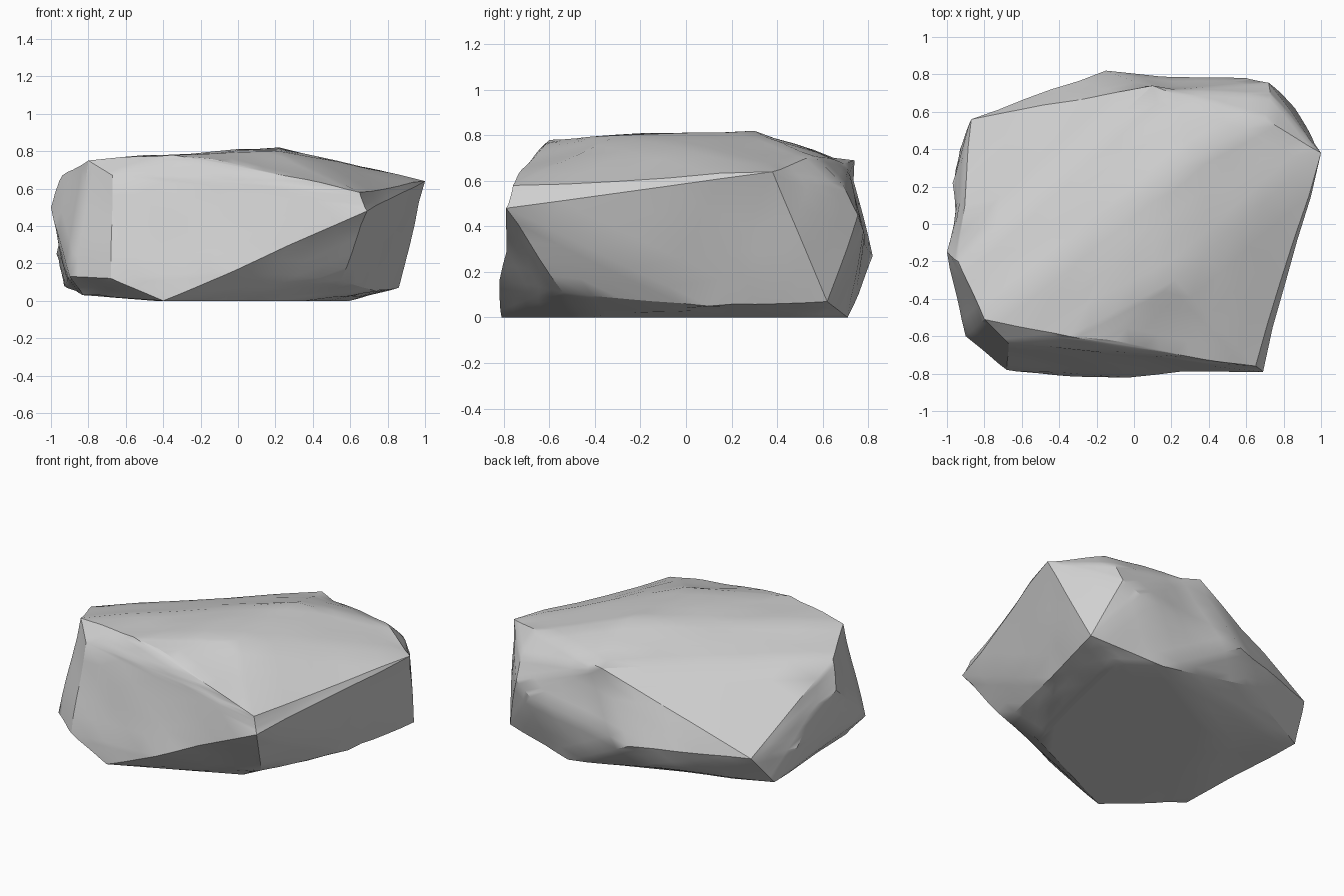
import bpy, bmesh
from mathutils import Vector, noise

if "Cube" in bpy.data.objects:
    bpy.data.objects.remove(bpy.data.objects["Cube"], do_unlink=True)


def make_material(name, colour):
    material = bpy.data.materials.new(name)
    material.use_nodes = True
    material.diffuse_color = colour
    shader = next(n for n in material.node_tree.nodes if n.type == 'BSDF_PRINCIPLED')
    shader.inputs["Base Color"].default_value = colour
    shader.inputs["Roughness"].default_value = 0.8
    return material


# Broken corners of the boulder, grouped by the side they belong to
top_corners = [(-.8, -.51, .75), (-.35, -.6, .78), (-.1, -.62, .75), (.3, -.71, .66),
               (.65, -.76, .58), (1, .38, .64), (.7, .56, .71), (.1, .74, .69),
               (-.4, .64, .41), (-.87, .56, .28), (-.94, -.2, .67), (.22, .3, .82),
               (.22, -.3, .8), (-.67, -.64, .67)]
side_corners = [(.69, -.79, .48), (-.02, -.82, .16), (-.68, -.78, .12), (-.9, -.6, .13),
                (-1, -.15, .5), (-.97, .22, .25), (-.15, .82, .27), (.6, .78, .38),
                (.72, .755, .45), (.73, .69, .58)]
base_corners = [(-.4, -.81, 0), (.55, -.54, .11), (.36, -.46, 0), (.86, .62, .07),
                (.37, .71, 0), (-.3, .7, .12), (-.45, .25, 0), (-.93, .4, .08),
                (-.83, -.5, .03), (.74, .1, .05), (.6, .55, 0), (.48, 0, 0)]


def rock_mass(mesh_data, corners):
    """Wrap the corners in a solid hull of flat broken facets."""
    for corner in corners:
        mesh_data.verts.new(corner)
    result = bmesh.ops.convex_hull(mesh_data, input=list(mesh_data.verts))
    spare = {item for key in ("geom_interior", "geom_unused") for item in result[key]
             if isinstance(item, bmesh.types.BMVert)}
    bmesh.ops.delete(mesh_data, geom=list(spare), context='VERTS')
    bmesh.ops.recalc_face_normals(mesh_data, faces=list(mesh_data.faces))


def weather(mesh_data, amount, scale, hollows):
    """Split the facets, then roughen and hollow them, leaving corners and base in place."""
    corners = {vert.co.to_tuple(4) for vert in mesh_data.verts}
    bmesh.ops.subdivide_edges(mesh_data, edges=list(mesh_data.edges), cuts=4, use_grid_fill=True)
    mesh_data.normal_update()
    moves = []
    for vert in mesh_data.verts:
        if vert.co.to_tuple(4) not in corners and vert.co.z > .02:
            swell = amount * noise.noise(vert.co * scale + Vector((3, 1, 2)))
            for centre, radius, depth in hollows:
                nearness = max(0, 1 - (vert.co - Vector(centre)).length / radius)
                swell -= depth * nearness
            moves.append((vert, vert.normal * swell))
    for vert, move in moves:
        vert.co += move
        vert.co.z = max(vert.co.z, 0)


# Boulder, with shallow hollows at the back, the right end and the front
bm = bmesh.new()
rock_mass(bm, top_corners + side_corners + base_corners)
weather(bm, amount=.014, scale=3,
        hollows=[((.2, .78, .5), .35, .035), ((-.97, .05, .36), .3, .03),
                 ((.25, -.8, .3), .35, .025)])
mesh = bpy.data.meshes.new("boulder")
bm.to_mesh(mesh)
bm.free()
mesh.materials.append(make_material("stone grey", (.63, .63, .63, 1)))

boulder = bpy.data.objects.new("boulder", mesh)
bpy.context.collection.objects.link(boulder)
bpy.context.view_layer.objects.active = boulder
boulder.select_set(True)
bpy.ops.object.shade_smooth_by_angle(angle=.5)
